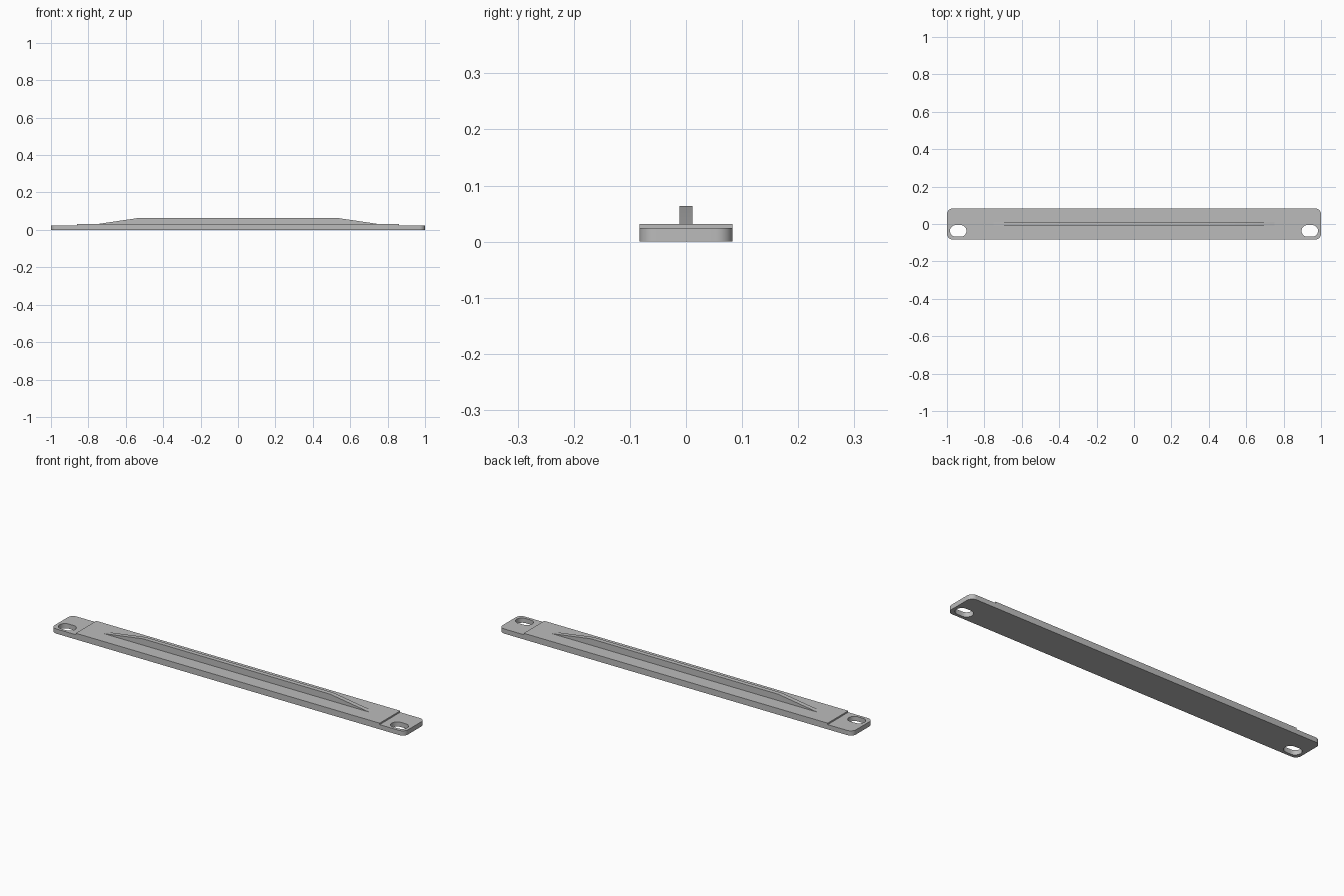
import bpy, bmesh
from math import cos, sin, pi

cube = bpy.data.objects.get("Cube")
if cube:
    bpy.data.objects.remove(cube, do_unlink=True)

GREY = (0.5, 0.5, 0.5, 1.0)
mat = bpy.data.materials.new("plain_grey")
mat.use_nodes = True
mat.diffuse_color = GREY
mat.node_tree.nodes["Principled BSDF"].inputs["Base Color"].default_value = GREY

HALF_DEPTH = 0.083
BASE_TOP, PANEL_TOP, RIB_TOP = 0.024, 0.0315, 0.064


def rounded_outline(cx, cy, hx, hy, r, steps=8):
    """Points round a rectangle with rounded corners."""
    points = []
    for i, (sx, sy) in enumerate([(1, 1), (-1, 1), (-1, -1), (1, -1)]):
        for k in range(steps + 1):
            a = (i + k / steps) * pi / 2
            points.append((cx + sx * (hx - r) + r * cos(a),
                           cy + sy * (hy - r) + r * sin(a)))
    return points


def extruded(name, loops, place, offset):
    """Fill the loops (later loops are holes) and extrude by offset."""
    bm = bmesh.new()
    for loop in loops:
        verts = [bm.verts.new(place(*p)) for p in loop]
        for a, b in zip(verts, verts[1:] + verts[:1]):
            bm.edges.new((a, b))
    if len(loops) == 1:
        bm.faces.new(bm.verts[:])
    else:
        bmesh.ops.triangle_fill(bm, edges=bm.edges[:], use_beauty=True)
    grown = bmesh.ops.extrude_face_region(bm, geom=bm.faces[:], use_keep_orig=True)
    moved = [g for g in grown["geom"] if isinstance(g, bmesh.types.BMVert)]
    bmesh.ops.translate(bm, verts=moved, vec=offset)
    bmesh.ops.recalc_face_normals(bm, faces=bm.faces[:])
    mesh = bpy.data.meshes.new(name)
    bm.to_mesh(mesh)
    bm.free()
    mesh.materials.append(mat)
    obj = bpy.data.objects.new(name, mesh)
    bpy.context.collection.objects.link(obj)
    bpy.ops.object.select_all(action="DESELECT")
    obj.select_set(True)
    bpy.context.view_layer.objects.active = obj
    bpy.ops.object.shade_smooth_by_angle(angle=pi / 6)
    return obj


# Base plate with rounded corners and a mounting slot at each end
outline = rounded_outline(0, 0, 1, HALF_DEPTH, 0.03)
slots = [rounded_outline(s * 0.94, -0.037, 0.044, 0.031, 0.0305) for s in (-1, 1)]
extruded("base_plate", [outline] + slots,
         lambda x, y: (x, y, 0), (0, 0, BASE_TOP))

# Slightly raised middle panel
panel = [(-0.86, -HALF_DEPTH), (0.86, -HALF_DEPTH),
         (0.86, HALF_DEPTH), (-0.86, HALF_DEPTH)]
extruded("raised_panel", [panel],
         lambda x, y: (x, y, BASE_TOP), (0, 0, PANEL_TOP - BASE_TOP))

# Stiffening rib with sloped ends
RIB_HALF = 0.0115
rib = [(-0.75, PANEL_TOP), (0.75, PANEL_TOP), (0.53, RIB_TOP), (-0.53, RIB_TOP)]
extruded("stiffening_rib", [rib],
         lambda x, z: (x, -RIB_HALF, z), (0, 2 * RIB_HALF, 0))
